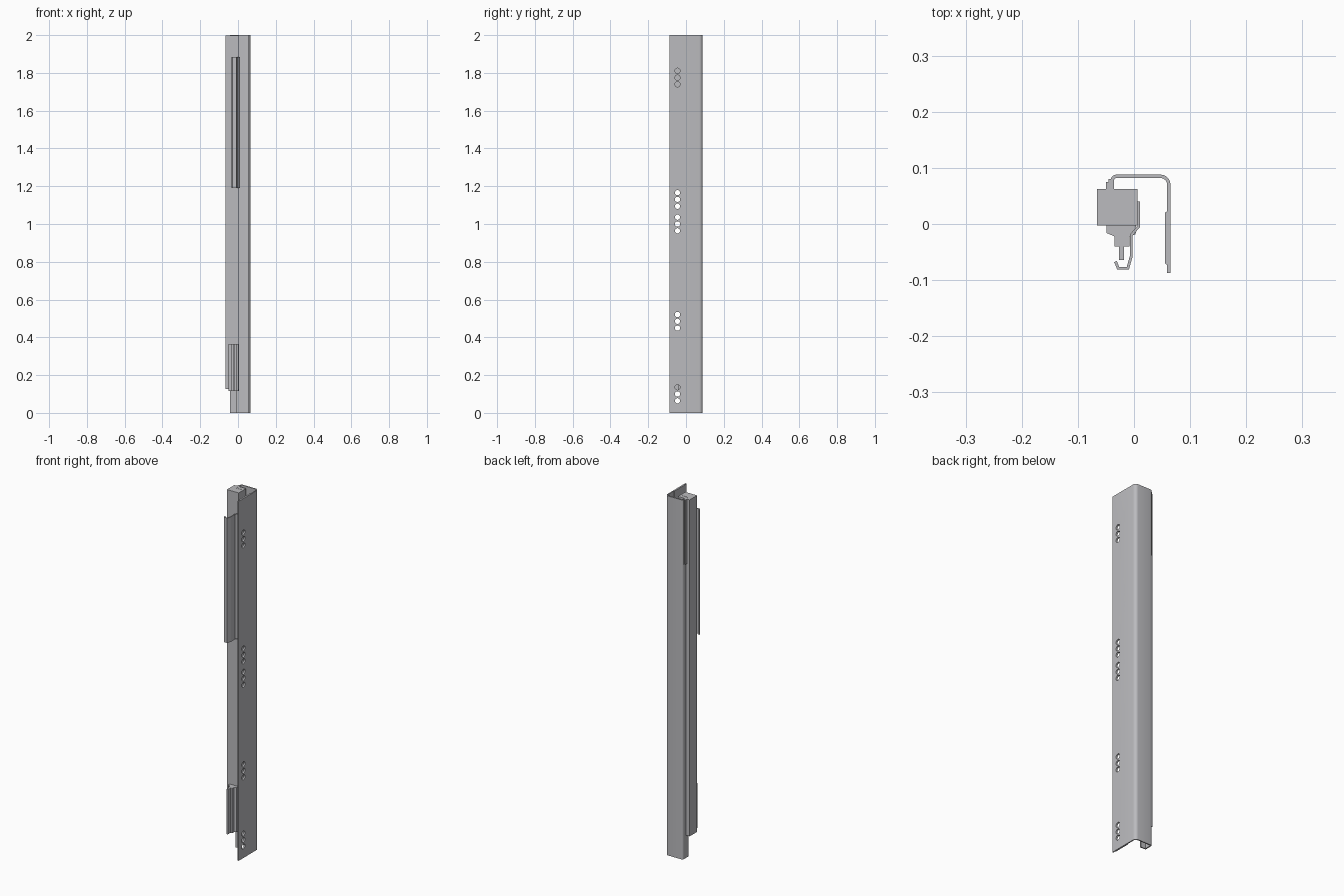
import bpy, bmesh, math
from mathutils import Vector, Matrix

if "Cube" in bpy.data.objects:
    bpy.data.objects.remove(bpy.data.objects["Cube"])

steel = bpy.data.materials.new("grey_steel")
steel.diffuse_color = (0.5, 0.5, 0.52, 1)
steel.use_nodes = True
steel.node_tree.nodes["Principled BSDF"].inputs["Base Color"].default_value = steel.diffuse_color


def finish(name, bm):
    bmesh.ops.recalc_face_normals(bm, faces=bm.faces)
    me = bpy.data.meshes.new(name)
    bm.to_mesh(me)
    bm.free()
    me.materials.append(steel)
    ob = bpy.data.objects.new(name, me)
    bpy.context.collection.objects.link(ob)
    return ob


def extrude(name, pts, z0, z1):
    """Closed xy profile extruded from z0 to z1."""
    bm = bmesh.new()
    f = bm.faces.new([bm.verts.new((x, y, z0)) for x, y in pts])
    r = bmesh.ops.extrude_face_region(bm, geom=[f])
    vs = [v for v in r["geom"] if isinstance(v, bmesh.types.BMVert)]
    bmesh.ops.translate(bm, verts=vs, vec=(0, 0, z1 - z0))
    return finish(name, bm)


def strip(path, t):
    """Outline of a sheet of thickness t following an open path."""
    p = [Vector(q) for q in path]
    left, right = [], []
    for i, q in enumerate(p):
        a = (q - p[i - 1]).normalized() if i else None
        b = (p[i + 1] - q).normalized() if i < len(p) - 1 else None
        a, b = a or b, b or a
        n = Vector((-a.y - b.y, a.x + b.x)).normalized()
        n *= t / 2 / n.dot(Vector((-a.y, a.x)))
        left.append(q + n)
        right.append(q - n)
    return [tuple(v) for v in left + right[::-1]]


def arc(cx, cy, r, a0, a1, n=5):
    return [(cx + r * math.cos(math.radians(a0 + (a1 - a0) * i / n)),
             cy + r * math.sin(math.radians(a0 + (a1 - a0) * i / n)))
            for i in range(n + 1)]


# Bent sheet channel: side wall, rounded back, lip with inward return
path = ([(0.062, -0.087)] + arc(0.047, 0.07, 0.015, 0, 90)
        + arc(-0.031, 0.077, 0.008, 90, 180)
        + [(-0.039, 0.04), (-0.008, 0.04)])
channel = extrude("channel", strip(path, 0.006), 0, 2)

# Reinforcing pad along the inside of the wall
pad = extrude("wall_pad", [(0.06, 0.024), (0.0555, 0.02), (0.0555, -0.07),
                           (0.06, -0.074)], 0, 2)

# Screw holes in groups of three
bm = bmesh.new()
for zc in (0.1, 0.485, 1.0, 1.13, 1.775):
    for dz in (-0.036, 0, 0.036):
        m = Matrix.Translation((0.06, -0.045, zc + dz)) @ Matrix.Rotation(math.pi / 2, 4, 'Y')
        bmesh.ops.create_cone(bm, cap_ends=True, segments=20, radius1=0.014,
                              radius2=0.014, depth=0.04, matrix=m)
cutter = finish("hole_cutter", bm)
cutter.hide_render = True
for ob in (channel, pad):
    mod = ob.modifiers.new("holes", 'BOOLEAN')
    mod.operation = 'DIFFERENCE'
    mod.solver = 'EXACT'
    mod.object = cutter
    bpy.context.view_layer.objects.active = ob
    bpy.ops.object.modifier_apply(modifier=mod.name)
bpy.data.objects.remove(cutter)

# Sliding block that rides on the lip
extrude("slider_block", [(-0.066, -0.003), (0.006, -0.003), (0.006, 0.062),
                         (-0.066, 0.062)], 0.127, 1.999)
extrude("slider_key", [(-0.05, 0.06), (-0.037, 0.06), (-0.037, 0.08), (-0.045, 0.08),
                       (-0.045, 0.075), (-0.05, 0.075)], 1.64, 1.999)

# Upper hooked handle
hook = [(0.0085, 0.04), (0.0085, -0.004), (-0.005, -0.02), (-0.005, -0.058),
        (-0.011, -0.079), (-0.028, -0.079), (-0.033, -0.067)]
extrude("hook_handle", strip(hook, 0.005), 1.19, 1.885)

# Lower stepped foot
extrude("stepped_foot", [(-0.049, -0.002), (0.004, -0.002), (0.003, -0.018),
                         (-0.008, -0.022), (-0.008, -0.04), (-0.018, -0.04),
                         (-0.018, -0.064), (-0.027, -0.064), (-0.027, -0.04),
                         (-0.035, -0.04), (-0.035, -0.022), (-0.049, -0.016)],
        0.116, 0.365)

# Smooth the bends, keep hard edges
bpy.ops.object.select_all(action='DESELECT')
channel.select_set(True)
bpy.context.view_layer.objects.active = channel
bpy.ops.object.shade_smooth_by_angle(angle=math.radians(30))
